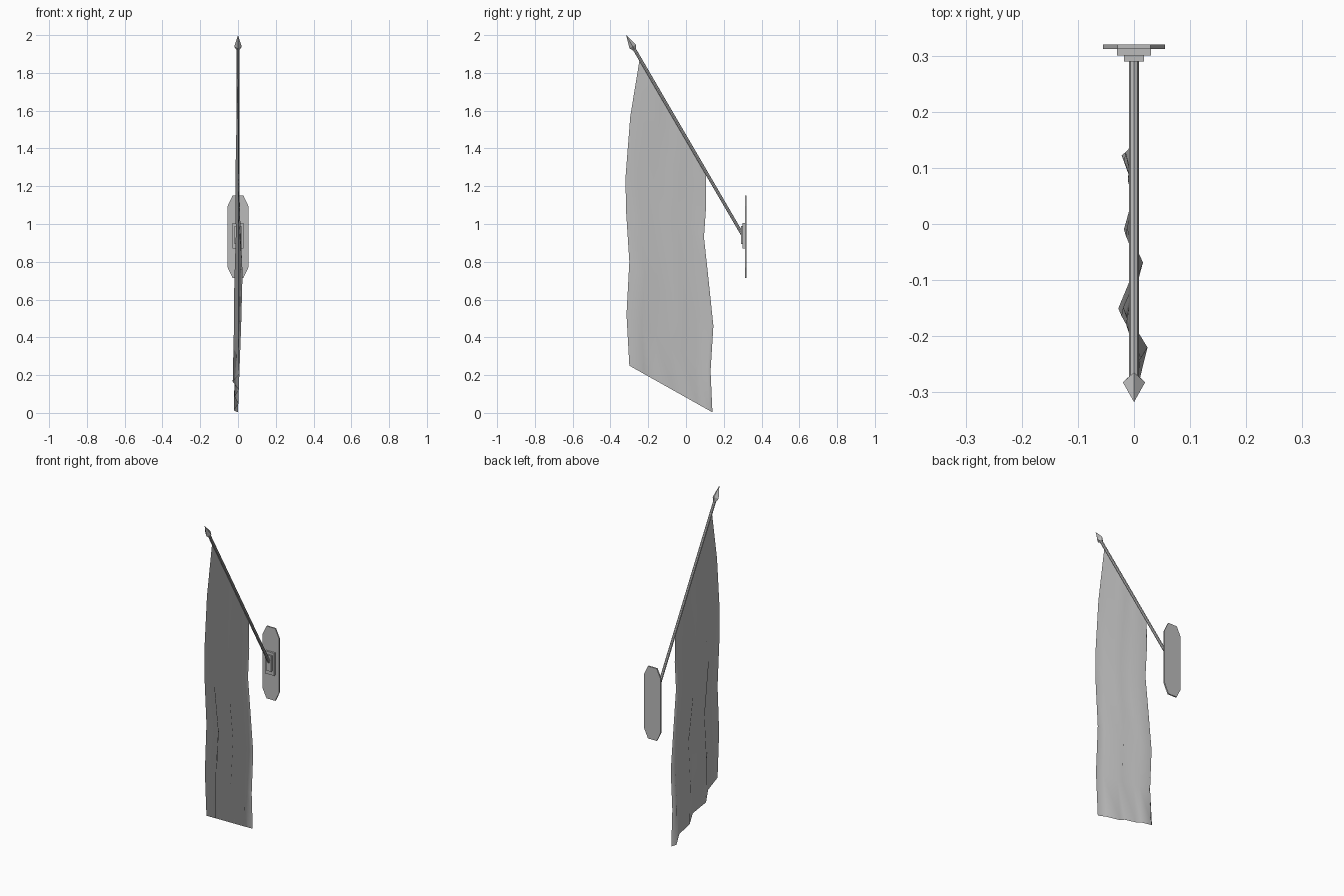
import bpy, bmesh
from mathutils import Vector

cube = bpy.data.objects.get("Cube")
if cube:
    bpy.data.objects.remove(cube, do_unlink=True)

grey = bpy.data.materials.new("plain grey")
grey.use_nodes = True
colour = (0.5, 0.5, 0.5, 1)
grey.diffuse_color = colour
grey.node_tree.nodes["Principled BSDF"].inputs["Base Color"].default_value = colour


def finish(name, bm, smooth=False):
    bmesh.ops.remove_doubles(bm, verts=bm.verts, dist=0.0001)
    mesh = bpy.data.meshes.new(name)
    bm.to_mesh(mesh)
    bm.free()
    for face in mesh.polygons:
        face.use_smooth = smooth
    mesh.materials.append(grey)
    obj = bpy.data.objects.new(name, mesh)
    bpy.context.collection.objects.link(obj)
    return obj


def wall_plate(name, half_width, bottom, top, front, back, cut_x=0, cut_z=0):
    """Upright plate, with optional chamfered corners."""
    w, c = half_width, half_width - cut_x
    outline = [(-c, bottom), (c, bottom), (w, bottom + cut_z), (w, top - cut_z),
               (c, top), (-c, top), (-w, top - cut_z), (-w, bottom + cut_z)]
    outline = list(dict.fromkeys(outline))
    bm = bmesh.new()
    face = bm.faces.new([bm.verts.new((x, front, z)) for x, z in outline])
    new = bmesh.ops.extrude_face_region(bm, geom=[face])["geom"]
    verts = [g for g in new if isinstance(g, bmesh.types.BMVert)]
    bmesh.ops.translate(bm, verts=verts, vec=(0, back - front, 0))
    bmesh.ops.recalc_face_normals(bm, faces=bm.faces)
    finish(name, bm)


def turned(name, base, axis, profile, sides, turn=0.0):
    """Faceted solid around an axis, from (radius, distance) pairs."""
    bm = bmesh.new()
    verts = [bm.verts.new((r, 0, d)) for r, d in profile]
    edges = [bm.edges.new(pair) for pair in zip(verts, verts[1:])]
    bmesh.ops.spin(bm, geom=verts + edges, cent=(0, 0, 0), axis=(0, 0, 1),
                   angle=6.283185, steps=sides)
    bmesh.ops.remove_doubles(bm, verts=bm.verts, dist=0.0001)
    bmesh.ops.recalc_face_normals(bm, faces=bm.faces)
    obj = finish(name, bm)
    obj.rotation_mode = "QUATERNION"
    obj.rotation_quaternion = Vector((0, 0, 1)).rotation_difference(axis)
    obj.location = base


# Stepped wall bracket
wall_plate("wall_plate", 0.055, 0.715, 1.15, 0.312, 0.32, 0.026, 0.055)
wall_plate("bracket_base", 0.03, 0.87, 1.005, 0.30, 0.313)
wall_plate("bracket_socket", 0.018, 0.895, 0.99, 0.29, 0.301)

# Slanted pole and its pointed tip
foot = Vector((0, 0.298, 0.945))
tip = Vector((0, -0.282, 1.94))
direction = (tip - foot).normalized()
length = (tip - foot).length
turned("pole", foot, direction, [(0, 0), (0.0085, 0), (0.0085, length), (0, length)], 8)
turned("pole_tip", tip, direction, [(0, -0.018), (0.01, -0.018), (0.02, 0), (0, 0.07)], 4)

# Hanging flag: rows run from the outer edge to the inner edge
outer = [(-0.245, 1.875), (-0.295, 1.57), (-0.32, 1.25), (-0.318, 1.08),
         (-0.30, 0.80), (-0.315, 0.52), (-0.30, 0.25)]
inner = [(0.105, 1.27), (0.107, 1.1), (0.095, 0.93), (0.12, 0.70),
         (0.145, 0.46), (0.13, 0.22), (0.14, 0.003)]
columns = [0, 0.18, 0.34, 0.52, 0.66, 0.82, 0.96, 1]
folds = [0, 0.024, -0.028, 0.016, -0.018, 0.006, -0.022, 0]
swell_right = [0, 0.2, 0.3, 0.5, 1, 0.7, 0.3]
swell_left = [0, 0.4, 0.5, 0.4, 0.7, 0.8, 1]

bm = bmesh.new()
grid = []
for a, b, plus, minus in zip(outer, inner, swell_right, swell_left):
    row = []
    for u, fold in zip(columns, folds):
        x = fold * (plus if fold > 0 else minus)
        row.append(bm.verts.new((x, a[0] + (b[0] - a[0]) * u, a[1] + (b[1] - a[1]) * u)))
    grid.append(row)
for upper, lower in zip(grid, grid[1:]):
    for i in range(len(columns) - 1):
        bm.faces.new((upper[i], lower[i], lower[i + 1], upper[i + 1]))
finish("flag", bm, smooth=True)
